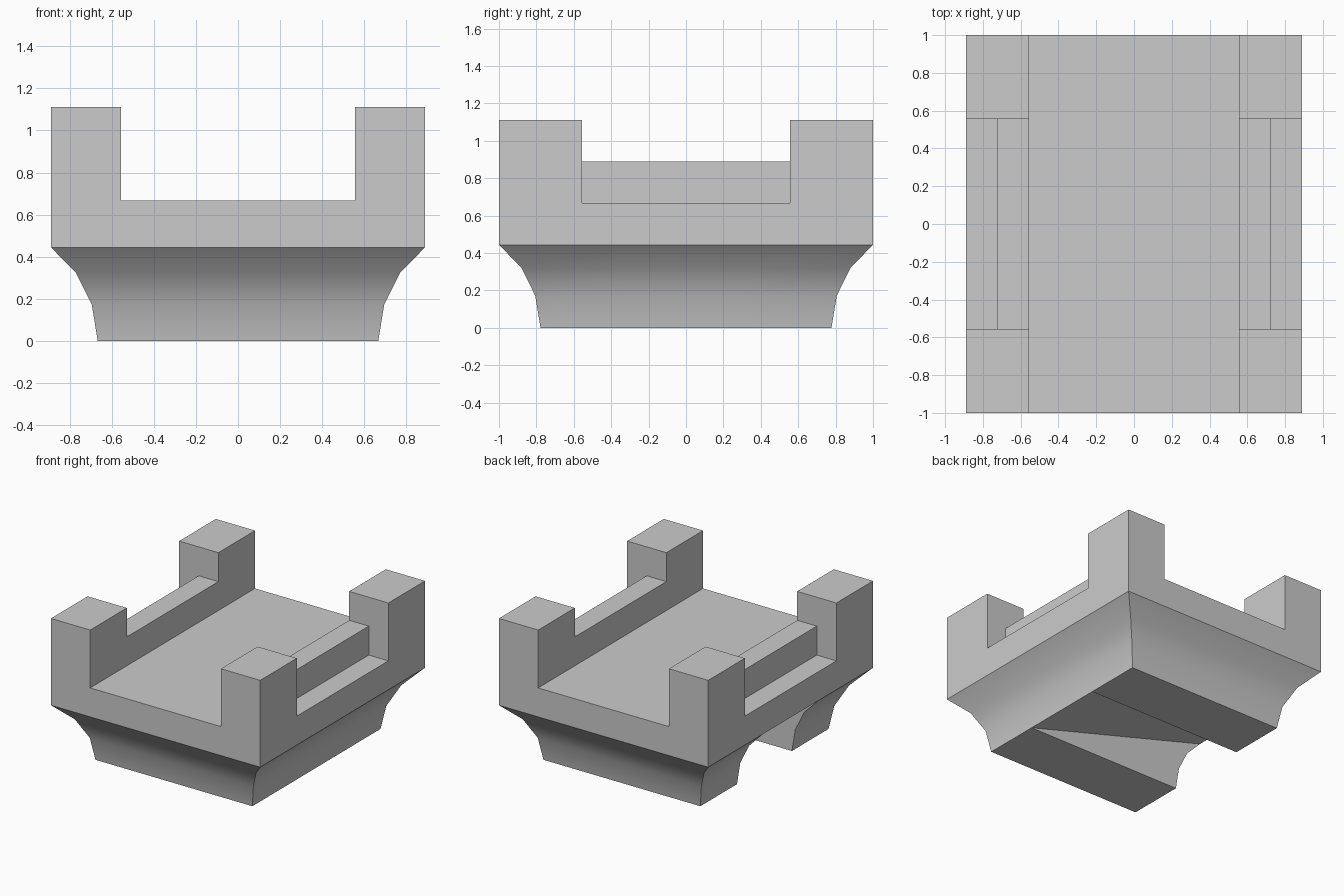
import bpy, bmesh, math

if "Cube" in bpy.data.objects:
    bpy.data.objects.remove(bpy.data.objects["Cube"])

XS = (-8/9, -6.5/9, -5/9, 5/9, 6.5/9, 8/9)
YS = (-1, -5/9, 5/9, 1)
STEP = 2/9            # height of one level
DECK_Z = 4/9          # underside of the deck
NOTCH = 1/3           # half width of the notch under the foot


def finish(bm, name):
    bmesh.ops.recalc_face_normals(bm, faces=bm.faces)
    me = bpy.data.meshes.new(name)
    bm.to_mesh(me)
    bm.free()
    ob = bpy.data.objects.new(name, me)
    bpy.context.collection.objects.link(ob)
    return ob


def raise_faces(bm, faces, height):
    res = bmesh.ops.extrude_face_region(bm, geom=faces)["geom"]
    verts = [e for e in res if isinstance(e, bmesh.types.BMVert)]
    bmesh.ops.translate(bm, verts=verts, vec=(0, 0, height))


def top_faces(bm, z, test):
    picked = []
    for f in bm.faces:
        c = f.calc_center_median()
        if all(abs(v.co.z - z) < 1e-4 for v in f.verts) and test(abs(c.x), abs(c.y)):
            picked.append(f)
    return picked


def is_post(x, y):
    return x > 5/9 and y > 5/9


def is_rail(x, y):
    return 5/9 < x < 6.5/9 and y < 5/9


# Deck with side rails and corner posts, raised level by level from a grid
bm = bmesh.new()
grid = [[bm.verts.new((x, y, DECK_Z)) for y in YS] for x in XS]
for i in range(len(XS) - 1):
    for j in range(len(YS) - 1):
        bm.faces.new((grid[i][j], grid[i+1][j], grid[i+1][j+1], grid[i][j+1]))
z = DECK_Z
for test in (lambda x, y: True,
             lambda x, y: is_post(x, y) or is_rail(x, y),
             is_post):
    raise_faces(bm, top_faces(bm, z, test), STEP)
    z += STEP
bmesh.ops.recalc_face_normals(bm, faces=bm.faces)
bmesh.ops.dissolve_limit(bm, angle_limit=math.radians(1),
                         verts=bm.verts, edges=bm.edges)
finish(bm, "deck_with_posts")

# Flared foot: rings of a curved profile (half width in x, height)
profile = [(6/9, 0), (0.695, 0.172), (0.77, 0.323), (8/9, DECK_Z)]
bm = bmesh.new()
rings = []
for x, z in profile:
    y = x + 1/9
    outline = [(x, -y), (x, -NOTCH), (x, NOTCH), (x, y),
               (-x, y), (-x, NOTCH), (-x, -NOTCH), (-x, -y)]
    rings.append([bm.verts.new((px, py, z)) for px, py in outline])
for low, high in zip(rings, rings[1:]):
    for k in range(8):
        if k != 5:    # the left side is open at the notch
            n = (k + 1) % 8
            bm.faces.new((low[k], low[n], high[n], high[k]))

# Two sole bands, the notch walls, and the ramp rising to the left
b = rings[0]
bm.faces.new((b[0], b[1], b[6], b[7]))
bm.faces.new((b[2], b[3], b[4], b[5]))
bm.faces.new([b[1]] + [r[6] for r in rings])
bm.faces.new([b[2]] + [r[5] for r in rings])
bm.faces.new((b[1], b[2], rings[-1][5], rings[-1][6]))
for v in [v for v in bm.verts if not v.link_faces]:
    bm.verts.remove(v)
foot = finish(bm, "flared_foot")

bpy.ops.object.select_all(action='DESELECT')
foot.select_set(True)
bpy.context.view_layer.objects.active = foot
bpy.ops.object.shade_smooth_by_angle(angle=math.radians(30))
